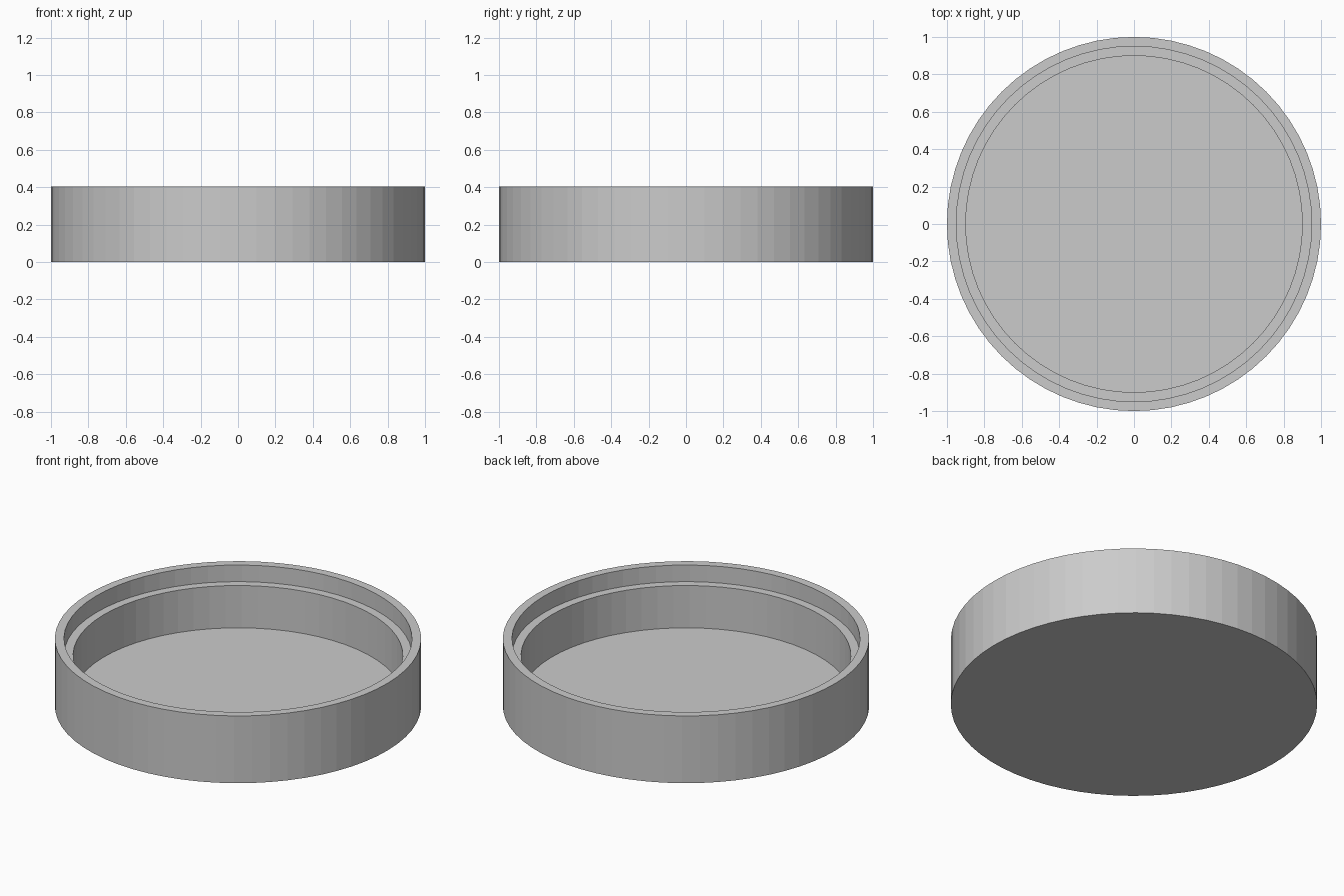
import bpy
import bmesh
import math

cube = bpy.data.objects.get("Cube")
if cube:
    bpy.data.objects.remove(cube, do_unlink=True)

SEGMENTS = 64

# Plain grey material
grey = bpy.data.materials.new("light_grey")
grey.use_nodes = True
colour = (0.6, 0.6, 0.6, 1.0)
grey.diffuse_color = colour
grey.node_tree.nodes["Principled BSDF"].inputs["Base Color"].default_value = colour

# Cross-section (radius, height): underside, outer wall, rim, stepped ledge, floor
profile = [(1.0, 0.0), (1.0, 0.405), (0.95, 0.405),
           (0.95, 0.305), (0.9, 0.305), (0.9, 0.05)]

bm = bmesh.new()
rings = []
for radius, height in profile:
    ring = []
    for i in range(SEGMENTS):
        a = 2 * math.pi * i / SEGMENTS
        ring.append(bm.verts.new((radius * math.cos(a), radius * math.sin(a), height)))
    rings.append(ring)

# Walls, rim and ledge
for low, high in zip(rings, rings[1:]):
    for i in range(SEGMENTS):
        j = (i + 1) % SEGMENTS
        bm.faces.new((low[i], low[j], high[j], high[i]))

# Underside and inner floor
bm.faces.new(list(reversed(rings[0])))
bm.faces.new(rings[-1])
bmesh.ops.recalc_face_normals(bm, faces=bm.faces[:])

mesh = bpy.data.meshes.new("round_tray")
bm.to_mesh(mesh)
bm.free()
mesh.materials.append(grey)
tray = bpy.data.objects.new("round_tray", mesh)
bpy.context.collection.objects.link(tray)
